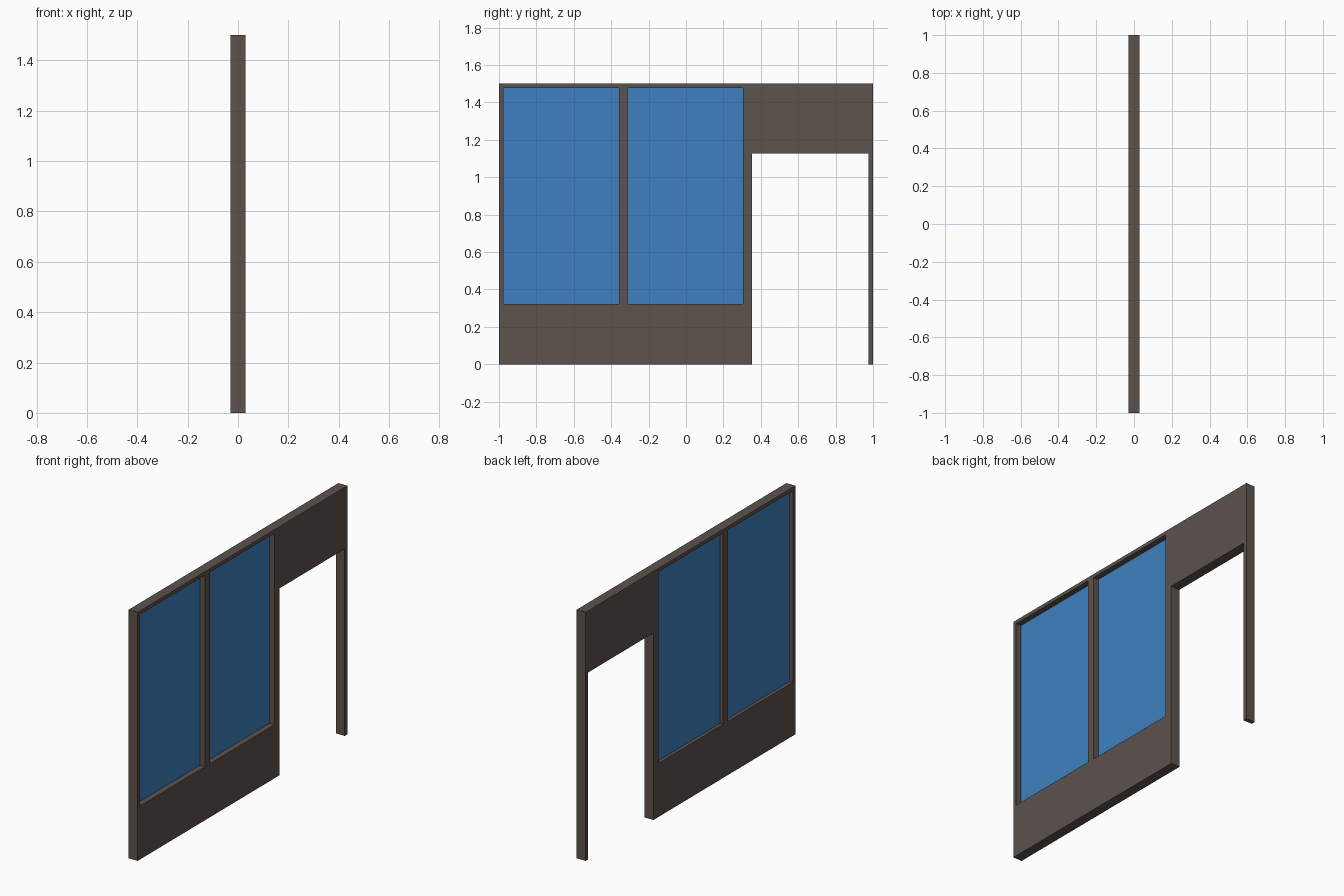
import bpy, bmesh

if "Cube" in bpy.data.objects:
    bpy.data.objects.remove(bpy.data.objects["Cube"])

T = 0.03                                   # half the wall thickness
YS = [-1.0, -0.976, -0.358, -0.311, 0.306, 0.354, 0.975, 1.0]
ZS = [0.0, 0.323, 1.128, 1.478, 1.5]
WINDOWS = [(-0.976, -0.358), (-0.311, 0.306)]
SILL, HEAD = 0.323, 1.478
DOOR = (0.354, 0.975, 0.0, 1.128)
OPENINGS = [(a, b, SILL, HEAD) for a, b in WINDOWS] + [DOOR]


def material(name, color):
    mat = bpy.data.materials.new(name)
    mat.diffuse_color = (*color, 1)
    mat.use_nodes = True
    mat.node_tree.nodes["Principled BSDF"].inputs["Base Color"].default_value = mat.diffuse_color
    return mat


def make_object(name, bm, mat):
    bmesh.ops.recalc_face_normals(bm, faces=bm.faces)
    mesh = bpy.data.meshes.new(name)
    bm.to_mesh(mesh)
    bm.free()
    mesh.materials.append(mat)
    obj = bpy.data.objects.new(name, mesh)
    bpy.context.collection.objects.link(obj)
    return obj


def is_open(y, z):
    return any(a < y < b and c < z < d for a, b, c, d in OPENINGS)


def panel(name, ys, zs, x0, x1, mat, skip=lambda y, z: False):
    """Grid of cells in the yz plane, minus skipped cells, extruded along x."""
    bm = bmesh.new()
    v = [[bm.verts.new((x0, y, z)) for z in zs] for y in ys]
    for i in range(len(ys) - 1):
        for j in range(len(zs) - 1):
            if not skip((ys[i] + ys[i + 1]) / 2, (zs[j] + zs[j + 1]) / 2):
                bm.faces.new((v[i][j], v[i + 1][j], v[i + 1][j + 1], v[i][j + 1]))
    ext = bmesh.ops.extrude_face_region(bm, geom=bm.faces[:], use_keep_orig=True)
    moved = [e for e in ext["geom"] if isinstance(e, bmesh.types.BMVert)]
    bmesh.ops.translate(bm, verts=moved, vec=(x1 - x0, 0, 0))
    return make_object(name, bm, mat)


brown = material("brown_frame", (0.107, 0.084, 0.073))
blue = material("blue_glass", (0.048, 0.216, 0.52))

# Wall frame with two window openings and a doorway
panel("wall_frame", YS, ZS, -T, T, brown, is_open)

# Thin glass panes set inside the window openings
for n, (a, b) in enumerate(WINDOWS, 1):
    panel(f"window_pane_{n}", [a, b], [SILL, HEAD], -0.008, -0.004, blue)
